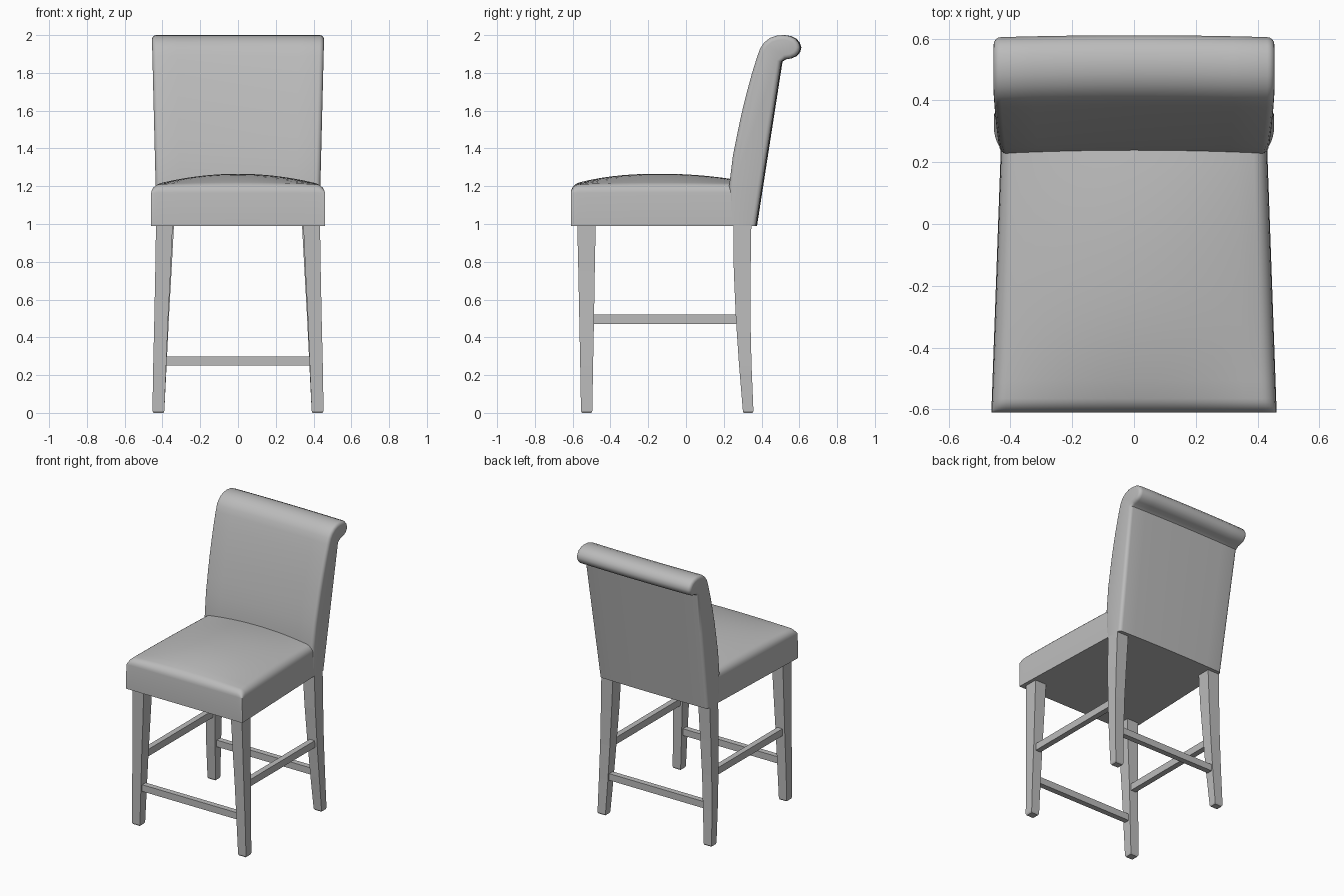
import bpy, bmesh, math
from mathutils import Vector

if "Cube" in bpy.data.objects:
    bpy.data.objects.remove(bpy.data.objects["Cube"])

grey = bpy.data.materials.new("warm_grey")
grey.diffuse_color = (0.5, 0.5, 0.5, 1)
grey.use_nodes = True
grey.node_tree.nodes["Principled BSDF"].inputs["Base Color"].default_value = grey.diffuse_color


def finish(name, bm, smooth=True):
    """Turn a bmesh into a named, coloured object."""
    bmesh.ops.recalc_face_normals(bm, faces=bm.faces)
    me = bpy.data.meshes.new(name)
    bm.to_mesh(me)
    bm.free()
    ob = bpy.data.objects.new(name, me)
    bpy.context.collection.objects.link(ob)
    me.materials.append(grey)
    if smooth:
        for p in me.polygons:
            p.use_smooth = True
        me.set_sharp_from_angle(angle=math.radians(40))
    return ob


def loft(name, rings, smooth=True):
    """Skin a list of equal-length closed rings and cap both ends."""
    bm = bmesh.new()
    vs = [[bm.verts.new(p) for p in r] for r in rings]
    n = len(vs[0])
    for a, b in zip(vs, vs[1:]):
        for i in range(n):
            j = (i + 1) % n
            bm.faces.new((a[i], a[j], b[j], b[i]))
    bm.faces.new(vs[0])
    bm.faces.new(vs[-1])
    return finish(name, bm, smooth)


# Seat cushion: crowned top, rounded front and side edges, straight skirt
def seat():
    r, front, back = 0.045, -0.61, 0.25
    edge = [0, 0.003, 0.01, 0.02, 0.032, r]
    hw0 = 0.458
    xs = [-hw0 + e for e in edge] + [-0.413 + 0.826 * i / 14 for i in range(1, 14)]
    xs += [hw0 - e for e in reversed(edge)]
    ys = [front + e for e in edge]
    ys += [front + r + (back - front - r) * i / 14 for i in range(1, 15)]

    def roll(d):
        return math.sqrt(max(0, 1 - (1 - min(d / r, 1)) ** 2))

    def point(x, y):
        u = x / hw0
        if y < -0.13:
            g = 1 - (abs(y + 0.13) / 0.48) ** 2.4
        else:
            g = 1 - 0.45 * ((y + 0.13) / 0.36) ** 2
        z = 1.165 + 0.043 * roll(hw0 - abs(x)) * roll(y - front) + 0.058 * (1 - u * u) * g
        width = 0.46 - 0.03 * (y - front) / 0.84
        return Vector((u * width, y, z))

    bm = bmesh.new()
    grid = [[bm.verts.new(point(x, y)) for x in xs] for y in ys]
    nx, ny = len(xs), len(ys)
    for j in range(ny - 1):
        for i in range(nx - 1):
            bm.faces.new((grid[j][i], grid[j][i + 1], grid[j + 1][i + 1], grid[j + 1][i]))
    rim = grid[0][:] + [grid[j][-1] for j in range(1, ny)]
    rim += grid[-1][-2::-1] + [grid[j][0] for j in range(ny - 2, 0, -1)]
    base = [bm.verts.new((v.co.x * 1.004, v.co.y, 0.99)) for v in rim]
    n = len(rim)
    for i in range(n):
        j = (i + 1) % n
        bm.faces.new((rim[i], rim[j], base[j], base[i]))
    bm.faces.new(base)
    finish("seat_cushion", bm)


# Backrest: raked side profile (y, z) with a rolled top, rounded at both sides
def backrest():
    prof = [(0.228, 0.99), (0.228, 1.2), (0.248, 1.36), (0.27, 1.47), (0.293, 1.58),
            (0.32, 1.69), (0.35, 1.8), (0.378, 1.89), (0.393, 1.93), (0.413, 1.96),
            (0.445, 1.985), (0.48, 1.997), (0.515, 2.0), (0.55, 1.995), (0.578, 1.982),
            (0.597, 1.96), (0.605, 1.935), (0.599, 1.91), (0.582, 1.89), (0.555, 1.877),
            (0.525, 1.872), (0.505, 1.86), (0.46, 1.57), (0.415, 1.28), (0.37, 0.99)]
    n = len(prof)
    normals = []
    for i in range(n):
        a, b = Vector(prof[i - 1]), Vector(prof[(i + 1) % n])
        t = (b - a).normalized()
        normals.append(Vector((t.y, -t.x)))          # points inward
    for i, s in ((0, 1), (n - 1, -1)):               # keep the bottom edge level
        normals[i] = Vector((s, 0))
    r = 0.024
    steps = [math.radians(a) for a in (0, 22.5, 45, 67.5, 90)]
    half = [(r * (1 - math.sin(a)), r * (1 - math.cos(a))) for a in reversed(steps)]
    slices = [(-1, o, i) for o, i in half]
    slices += [(k / 4, r, 0) for k in range(-3, 4)]
    slices += [(1, o, i) for o, i in reversed(half)]
    rings = []
    for u, off, inset in slices:
        ring = []
        for p, nr in zip(prof, normals):
            q = Vector(p) + nr * inset
            hw = 0.431 + 0.025 * (q.y - 1)
            x = u * (hw - off)
            ring.append((x, q.x + 0.006 * (1 - u * u), q.y))
        rings.append(ring)
    loft("backrest", rings)


# Legs: tapered square sections (z, inner x, outer x, front y, rear y)
def leg(name, sections, side):
    rings = []
    for z, x0, x1, y0, y1 in sections:
        rings.append([(side * x, y, z) for x, y in ((x0, y0), (x1, y0), (x1, y1), (x0, y1))])
    loft(name, rings, smooth=False)


def bar(name, lo, hi):
    (x0, y0, z0), (x1, y1, z1) = lo, hi
    loft(name, [[(x0, y0, z), (x1, y0, z), (x1, y1, z), (x0, y1, z)] for z in (z0, z1)], False)


front_leg = [(0, 0.394, 0.448, -0.551, -0.501), (0.01, 0.39, 0.453, -0.556, -0.496),
             (0.25, 0.38, 0.449, -0.56, -0.492), (0.5, 0.37, 0.443, -0.565, -0.487),
             (0.75, 0.357, 0.438, -0.57, -0.483), (1.01, 0.345, 0.434, -0.576, -0.478)]
back_leg = [(0, 0.394, 0.448, 0.306, 0.352), (0.01, 0.39, 0.453, 0.301, 0.357),
            (0.25, 0.378, 0.449, 0.281, 0.347), (0.5, 0.366, 0.443, 0.264, 0.341),
            (0.75, 0.352, 0.437, 0.253, 0.342), (1.01, 0.338, 0.43, 0.25, 0.346)]

seat()
backrest()
for s, label in ((1, "right"), (-1, "left")):
    leg("front_leg_" + label, front_leg, s)
    leg("back_leg_" + label, back_leg, s)
    # Side stretchers sit higher than the front and back ones
    bar("side_stretcher_" + label, (s * 0.405 - 0.02, -0.5, 0.47), (s * 0.405 + 0.02, 0.28, 0.52))
for label, y in (("front", -0.526), ("back", 0.315)):
    bar(label + "_stretcher", (-0.39, y - 0.02, 0.25), (0.39, y + 0.02, 0.298))
